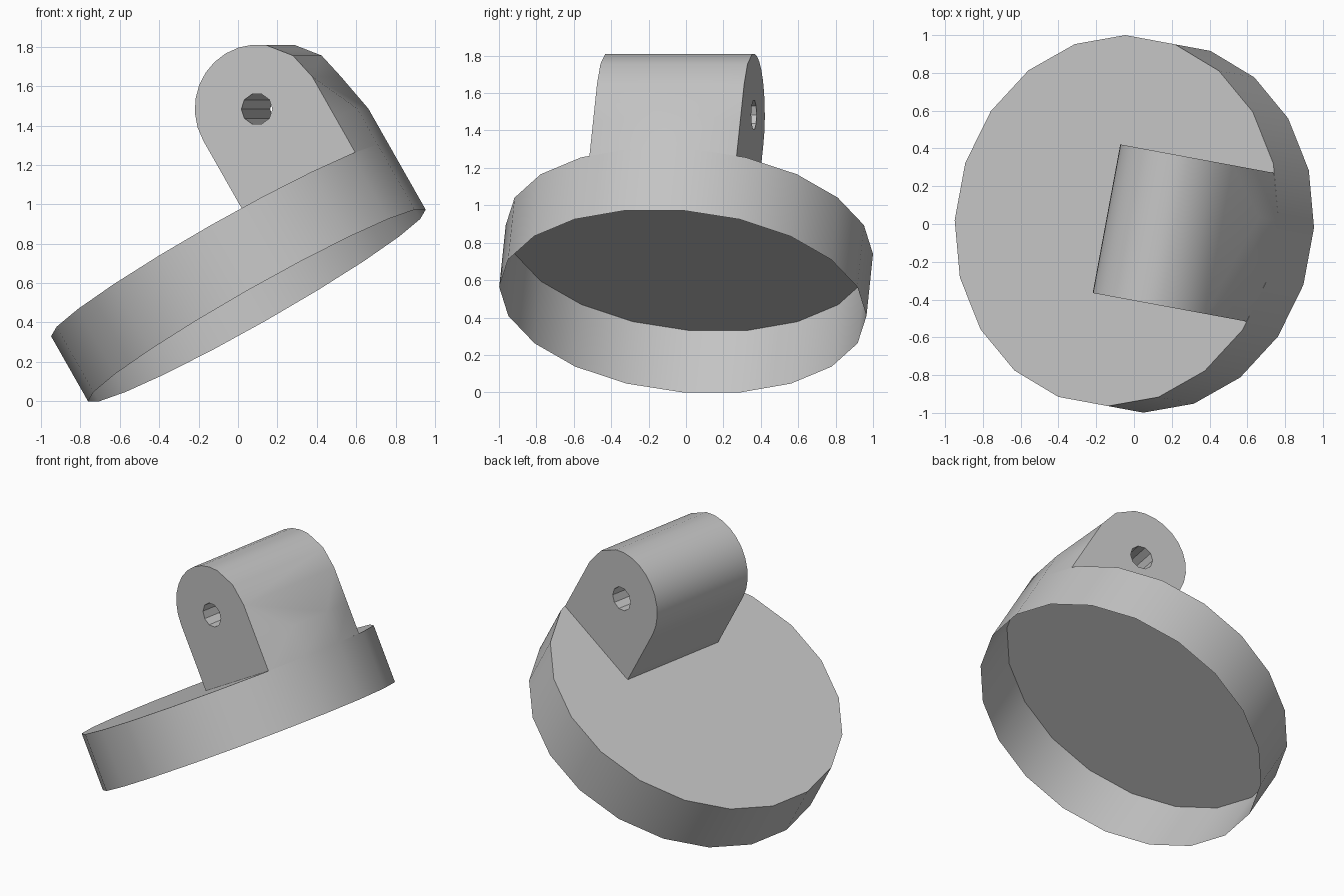
import bpy
import bmesh
from math import cos, sin, radians
from mathutils import Matrix

default = bpy.data.objects.get("Cube")
if default:
    bpy.data.objects.remove(default, do_unlink=True)

# Shared measurements
R, DEPTH, SIDES = 0.986, 0.382, 20
HALF = 0.4                              # half length of the lug
CU, CW, ARCH = 0.568, 0.445, 0.325      # hole centre and arch radius
HOLE_R, HOLE_SIDES = 0.08, 10
BULGE_TOP = 0.21

# Local frame: origin in the middle of the cap's upper face
PLACE = (Matrix.Translation((-0.092, 0.018, 0.817))
         @ Matrix.Rotation(radians(-10.5), 4, 'Z')
         @ Matrix.Rotation(radians(-30), 4, 'Y'))

grey = bpy.data.materials.new("light grey")
grey.use_nodes = True
grey.diffuse_color = (0.55, 0.55, 0.55, 1)
grey.node_tree.nodes["Principled BSDF"].inputs["Base Color"].default_value = grey.diffuse_color


def finish(bm, name):
    """Turn the bmesh into a placed, smooth-shaded object."""
    bmesh.ops.recalc_face_normals(bm, faces=bm.faces[:])
    bm.transform(PLACE)
    mesh = bpy.data.meshes.new(name)
    bm.to_mesh(mesh)
    bm.free()
    mesh.materials.append(grey)
    obj = bpy.data.objects.new(name, mesh)
    bpy.context.collection.objects.link(obj)
    bpy.ops.object.select_all(action='DESELECT')
    obj.select_set(True)
    bpy.context.view_layer.objects.active = obj
    bpy.ops.object.shade_smooth_by_angle(angle=radians(30))


def rim(k):
    a = radians(360 / SIDES * (k + 0.5))
    return R * cos(a), R * sin(a)


# Cap: thin shell, closed above and open below
bm = bmesh.new()
upper = [bm.verts.new((*rim(k), 0)) for k in range(SIDES)]
lower = [bm.verts.new((*rim(k), -DEPTH)) for k in range(SIDES)]
bm.faces.new(upper)
for k in range(SIDES):
    n = (k + 1) % SIDES
    bm.faces.new((lower[k], lower[n], upper[n], upper[k]))
finish(bm, "cap")

# Lug: arched block with a through hole, its outer wall following the cap rim
bm = bmesh.new()
angles = [0, 26, 52] + [52 + 12.8 * i for i in range(1, 11)]
outline = [(CU + ARCH, 0), (CU + ARCH, BULGE_TOP)]
outline += [(CU + ARCH * cos(radians(a)), CW + ARCH * sin(radians(a))) for a in angles]
outline.append((CU - ARCH, 0))
hole = []
for k in range(HOLE_SIDES):
    a = radians(6 + 360 / HOLE_SIDES * k)
    hole.append((CU - 0.005 + HOLE_R * cos(a), CW + HOLE_R * sin(a)))


def ring(points, v):
    return [bm.verts.new((u, v, w)) for u, w in points]


front, back = ring(outline, -HALF), ring(outline, HALF)
front_hole, back_hole = ring(hole, -HALF), ring(hole, HALF)

# End faces with the hole left open
for loops in ((front, front_hole), (back, back_hole)):
    edges = [bm.edges.new((lp[i], lp[(i + 1) % len(lp)]))
             for lp in loops for i in range(len(lp))]
    bmesh.ops.triangle_fill(bm, edges=edges, use_beauty=True)

# Arch, inner wall and hole lining
for i in range(2, len(front) - 1):
    bm.faces.new((front[i], front[i + 1], back[i + 1], back[i]))
for i in range(HOLE_SIDES):
    n = (i + 1) % HOLE_SIDES
    bm.faces.new((front_hole[i], back_hole[i], back_hole[n], front_hole[n]))

# Bulged outer wall
rows = []
for end, w in ((0, 0), (1, BULGE_TOP)):
    middle = [bm.verts.new((*rim(k), w)) for k in (-1, 0)]
    rows.append([front[end], *middle, back[end]])
low, high = rows
for i in range(3):
    bm.faces.new((low[i], low[i + 1], high[i + 1], high[i]))
bm.faces.new((front[2], high[0], high[1]))
bm.faces.new((front[2], high[1], high[2], back[2]))
bm.faces.new((back[2], high[2], high[3]))
finish(bm, "hinge_lug")
